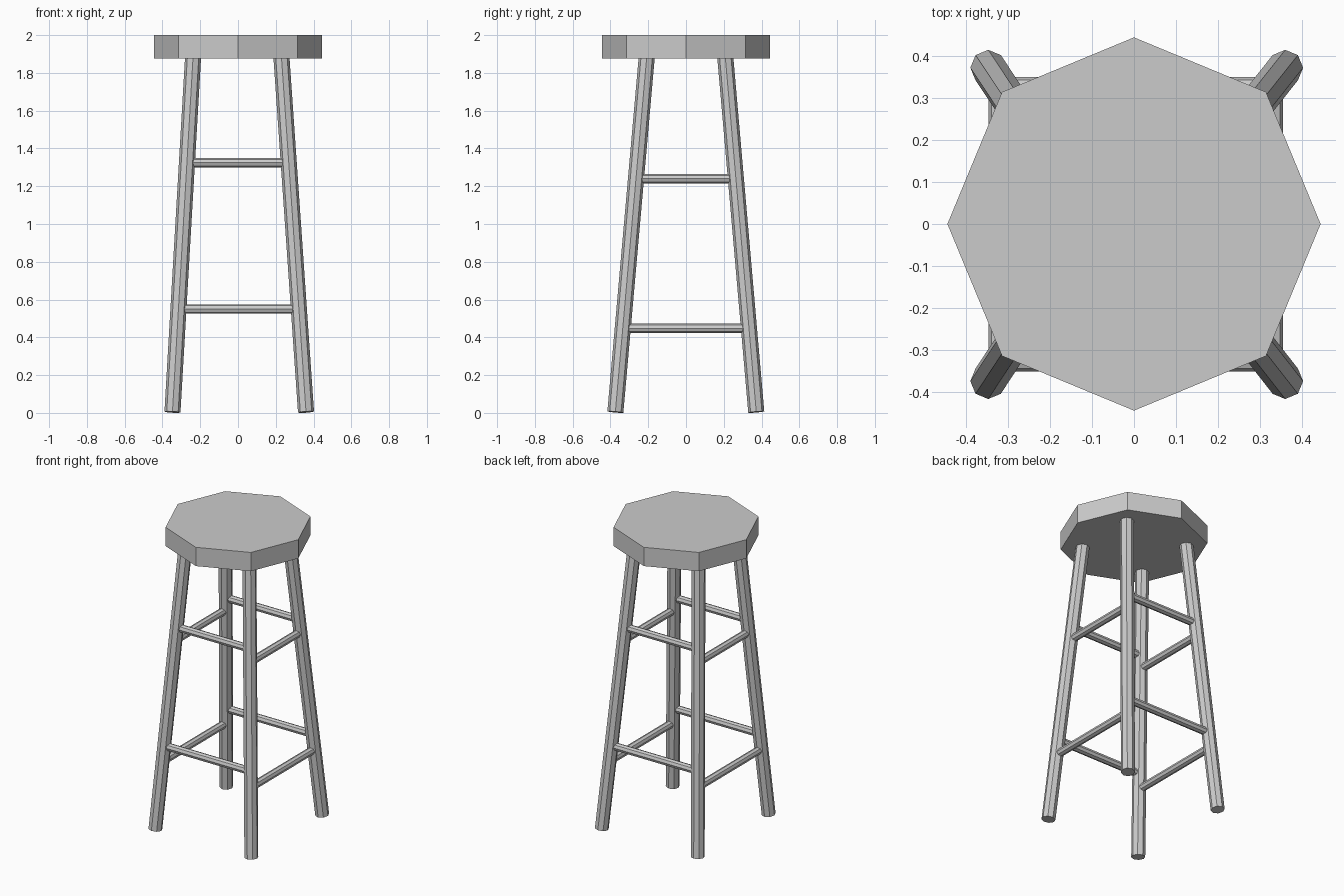
import bpy
from mathutils import Vector

if "Cube" in bpy.data.objects:
    bpy.data.objects.remove(bpy.data.objects["Cube"])

SIDES = 8


def bar(name, start, end, radius):
    """Eight-sided flat-shaded rod between two points."""
    start, end = Vector(start), Vector(end)
    axis = end - start
    bpy.ops.mesh.primitive_cylinder_add(vertices=SIDES, radius=radius, depth=axis.length,
                                        location=(start + end) / 2)
    ob = bpy.context.object
    ob.name = name
    ob.rotation_mode = 'QUATERNION'
    ob.rotation_quaternion = Vector((0, 0, 1)).rotation_difference(axis)
    return ob


# Seat: octagonal slab with corners on the axes
bar("seat", (0, 0, 1.875), (0, 0, 2.0), 0.444)

# Legs: foot and top centres (the left pair splays slightly less)
Z_FOOT, Z_TOP = 0.0045, 1.882
X_ENDS = {"left": (-0.347, -0.238), "right": (0.36, 0.23)}
Y_ENDS = {"front": (-0.374, -0.208), "back": (0.372, 0.208)}


def leg_point(x_side, y_side, z):
    """Point on a leg's centre line at height z."""
    t = (z - Z_FOOT) / (Z_TOP - Z_FOOT)
    (x0, x1), (y0, y1) = X_ENDS[x_side], Y_ENDS[y_side]
    return (x0 + (x1 - x0) * t, y0 + (y1 - y0) * t, z)


for xs in X_ENDS:
    for ys in Y_ENDS:
        bar(f"{ys}_{xs}_leg", leg_point(xs, ys, Z_FOOT), leg_point(xs, ys, Z_TOP), 0.0425)

# Front and back rungs
for ys in Y_ENDS:
    for level, z in (("lower", 0.55), ("upper", 1.325)):
        bar(f"{ys}_{level}_rung", leg_point("left", ys, z), leg_point("right", ys, z), 0.025)

# Left and right rungs, set a little lower
for xs in X_ENDS:
    for level, z in (("lower", 0.448), ("upper", 1.24)):
        bar(f"{xs}_{level}_rung", leg_point(xs, "front", z), leg_point(xs, "back", z), 0.025)
